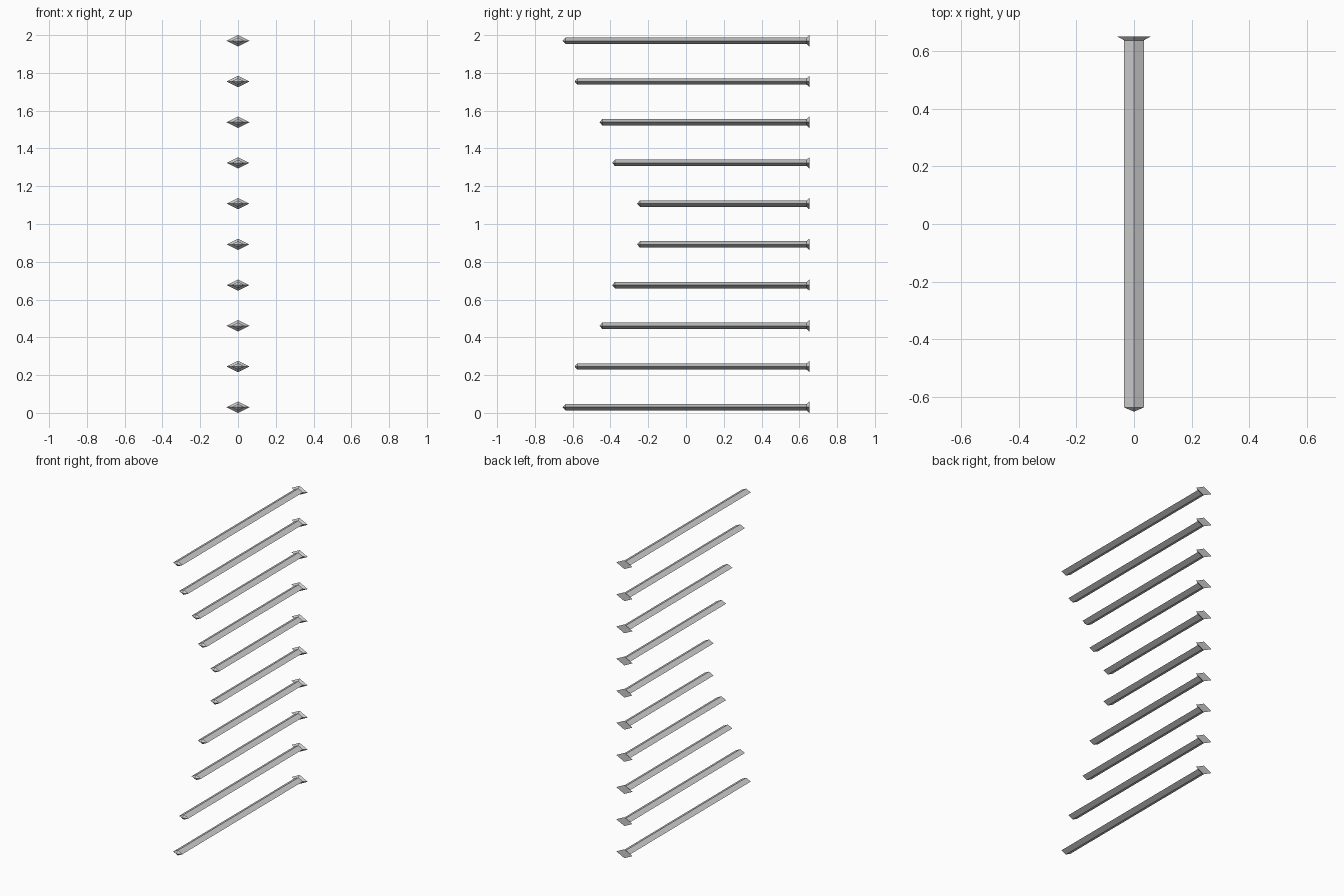
import bpy, bmesh

if "Cube" in bpy.data.objects:
    bpy.data.objects.remove(bpy.data.objects["Cube"])

BACK = 0.653                                   # y of the flared rear ends
TIPS = [-0.653, -0.590, -0.458, -0.391, -0.259]  # pointed front ends, bottom to middle


def diamond_ring(bm, y, half_width, z):
    h = half_width / 2
    return [bm.verts.new(p) for p in
            ((half_width, y, z), (0, y, z + h), (-half_width, y, z), (0, y, z - h))]


def make_rod(name, tip_y, z):
    bm = bmesh.new()
    # diamond shaft, flaring out to a flat head at the back
    rings = [diamond_ring(bm, y, w, z) for y, w in
             ((tip_y + 0.015, 0.034), (BACK - 0.014, 0.034), (BACK, 0.06))]
    for a, b in zip(rings, rings[1:]):
        for i in range(4):
            j = (i + 1) % 4
            bm.faces.new((a[i], a[j], b[j], b[i]))
    bm.faces.new(rings[-1])
    # short pyramid point at the front
    tip = bm.verts.new((0, tip_y, z))
    for i in range(4):
        bm.faces.new((tip, rings[0][(i + 1) % 4], rings[0][i]))
    bmesh.ops.recalc_face_normals(bm, faces=bm.faces)
    mesh = bpy.data.meshes.new(name)
    bm.to_mesh(mesh)
    bm.free()
    bpy.context.collection.objects.link(bpy.data.objects.new(name, mesh))


# mirrored stack: long rods outside, short rods in the middle
for i, tip_y in enumerate(TIPS + TIPS[::-1]):
    make_rod(f"rod_{i + 1}", tip_y, 0.03 + i * 1.94 / 9)
